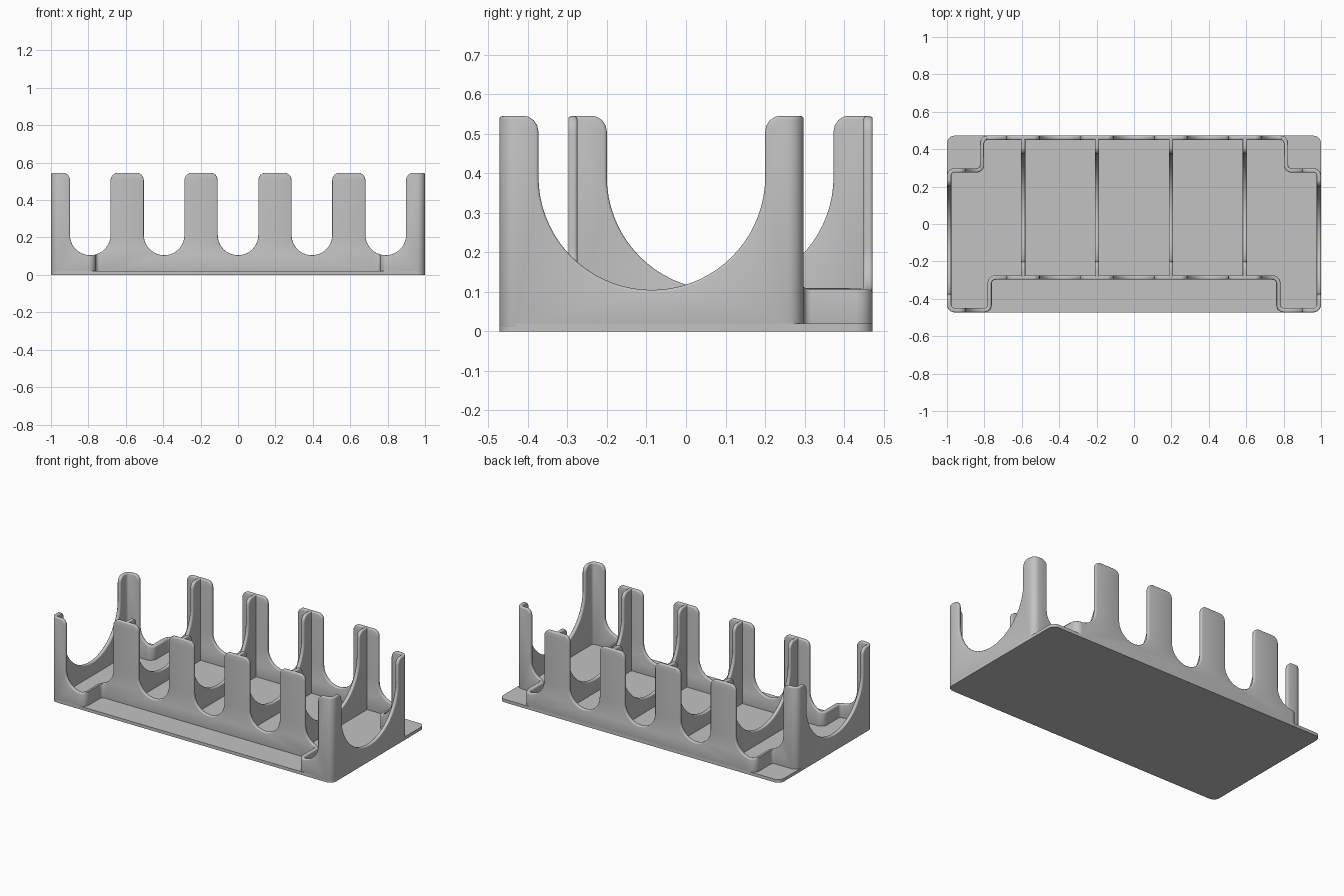
import bpy, bmesh, math
from mathutils import Vector

cube = bpy.data.objects.get("Cube")
if cube:
    bpy.data.objects.remove(cube)

HEIGHT, FLOOR, HALF_WALL = 0.545, 0.02, 0.0115
NOTCH_BOTTOM = 0.105
PITCH = 0.395

grey = bpy.data.materials.new("plain_grey")
grey.use_nodes = True
grey.diffuse_color = (0.54, 0.54, 0.54, 1)
grey.node_tree.nodes["Principled BSDF"].inputs["Base Color"].default_value = (0.54, 0.54, 0.54, 1)


def rounded(corners, radius, steps=6):
    """Round every corner of a closed right-angled outline."""
    pts = []
    for i, c in enumerate(corners):
        c = Vector(c)
        a = (Vector(corners[i - 1]) - c).normalized()
        b = (Vector(corners[(i + 1) % len(corners)]) - c).normalized()
        centre = c + (a + b) * radius
        for k in range(steps + 1):
            t = math.pi / 2 * k / steps
            pts.append(centre - b * radius * math.cos(t) - a * radius * math.sin(t))
    return pts


def offset(pts, d):
    """Shift a closed outline sideways by d."""
    out = []
    for i, p in enumerate(pts):
        e1 = (p - pts[i - 1]).normalized()
        e2 = (pts[(i + 1) % len(pts)] - p).normalized()
        n = Vector((e1.y + e2.y, -e1.x - e2.x)).normalized()
        out.append(p + n * d / n.dot(Vector((e1.y, -e1.x))))
    return out


def prism(bm, pts, direction):
    """Extrude a closed 3D outline along a direction."""
    face = bm.faces.new([bm.verts.new(p) for p in pts])
    ext = bmesh.ops.extrude_face_region(bm, geom=[face])["geom"]
    bmesh.ops.translate(bm, vec=direction,
                        verts=[v for v in ext if isinstance(v, bmesh.types.BMVert)])


def make(name, bm):
    bmesh.ops.recalc_face_normals(bm, faces=bm.faces)
    mesh = bpy.data.meshes.new(name)
    bm.to_mesh(mesh)
    bm.free()
    mesh.materials.append(grey)
    obj = bpy.data.objects.new(name, mesh)
    bpy.context.collection.objects.link(obj)
    return obj


def notch(centre, half, steps):
    """U shape with a round bottom and a flared, rounded mouth."""
    flare, top, arc = 0.04, HEIGHT - 0.0386, 4
    right = [(half * math.sin(math.pi / 2 * k / steps),
              NOTCH_BOTTOM + half * (1 - math.cos(math.pi / 2 * k / steps)))
             for k in range(steps + 1)]
    right += [(half + flare * (1 - math.cos(math.pi / 2 * k / arc)),
               top + flare * math.sin(math.pi / 2 * k / arc)) for k in range(arc + 1)]
    right.append((half + flare, HEIGHT + 0.1))
    left = [(-u, z) for u, z in reversed(right[1:])]
    return [(centre + u, z) for u, z in right + left]


def cutter(name, shapes):
    bm = bmesh.new()
    for pts, direction in shapes:
        prism(bm, pts, direction)
    obj = make(name, bm)
    obj.hide_render = True
    return obj


def area(bm):
    return sum(f.calc_area() for f in bm.faces)


def finish(obj, cutters):
    """Cut the notches, round the wall edges and bake the result."""
    for c in cutters:
        m = obj.modifiers.new("cut", 'BOOLEAN')
        m.operation, m.solver, m.object = 'DIFFERENCE', 'EXACT', c
    weld = obj.modifiers.new("merge_slivers", 'WELD')
    weld.merge_threshold = 0.002
    b = obj.modifiers.new("round_edges", 'BEVEL')
    b.width, b.segments, b.limit_method = 0.007, 3, 'ANGLE'
    b.angle_limit = math.radians(50)
    # Use the full edge radius unless it makes faces overlap
    for clamp in (False, True):
        b.use_clamp_overlap = clamp
        bpy.context.view_layer.update()
        graph = bpy.context.evaluated_depsgraph_get()
        baked = bpy.data.meshes.new_from_object(obj.evaluated_get(graph))
        bm = bmesh.new()
        bm.from_mesh(baked)
        before = area(bm)
        bmesh.ops.triangulate(bm, faces=[f for f in bm.faces if len(f.verts) > 4])
        clean = area(bm) < before * 1.01
        bm.to_mesh(baked)
        bm.free()
        if clean:
            break
    obj.modifiers.clear()
    obj.data = baked
    smooth(obj)


def smooth(obj):
    bpy.ops.object.select_all(action='DESELECT')
    obj.select_set(True)
    bpy.context.view_layer.objects.active = obj
    bpy.ops.object.shade_smooth_by_angle(angle=math.radians(35))


# Base plate
bm = bmesh.new()
plate = rounded([(-1, -0.4725), (1, -0.4725), (1, 0.4725), (-1, 0.4725)], 0.0415)
prism(bm, [(p.x, p.y, 0) for p in plate], (0, 0, FLOOR))
smooth(make("base_plate", bm))

# Stepped outer wall, mirrored from its right half
half_path = [(0.7715, -0.2865), (0.7715, -0.461), (0.9885, -0.461),
             (0.9885, 0.2865), (0.8125, 0.2865), (0.8125, 0.461)]
path = rounded(half_path + [(-x, y) for x, y in reversed(half_path)], 0.03)
loops = [(offset(path, s * HALF_WALL), z) for s, z in
         ((1, 0.005), (1, HEIGHT), (-1, HEIGHT), (-1, 0.005))]
bm = bmesh.new()
rings = [[bm.verts.new((p.x, p.y, z)) for p in pts] for pts, z in loops]
for a, b in zip(rings, rings[1:] + rings[:1]):
    for i in range(len(a)):
        j = (i + 1) % len(a)
        bm.faces.new((a[i], a[j], b[j], b[i]))
wall = make("outer_wall", bm)

# Notches through the front and back, and through both sides
long_cut = cutter("long_wall_cutter", [
    ([(x, -1, z) for x, z in notch(i * PITCH, 0.1085, 10)], (0, 2, 0))
    for i in range(-2, 3)])
side_cut = cutter("side_wall_cutter", [
    ([(x, y, z) for y, z in notch(-0.0865, 0.287, 18)], (0.15, 0, 0))
    for x in (-1.05, 0.9)])
finish(wall, [long_cut, side_cut])

# Dividers between the bays
divider_cut = cutter("divider_cutter", [
    ([(-0.9, y, z) for y, z in notch(0.0865, 0.287, 18)], (1.8, 0, 0))])
for i in range(4):
    x = (i - 1.5) * PITCH
    bm = bmesh.new()
    prism(bm, [(x - HALF_WALL, -0.29, 0.005), (x + HALF_WALL, -0.29, 0.005),
               (x + HALF_WALL, 0.465, 0.005), (x - HALF_WALL, 0.465, 0.005)],
          (0, 0, HEIGHT - 0.005))
    finish(make("divider_%d" % (i + 1), bm), [divider_cut])

for c in (long_cut, side_cut, divider_cut):
    bpy.data.objects.remove(c)
